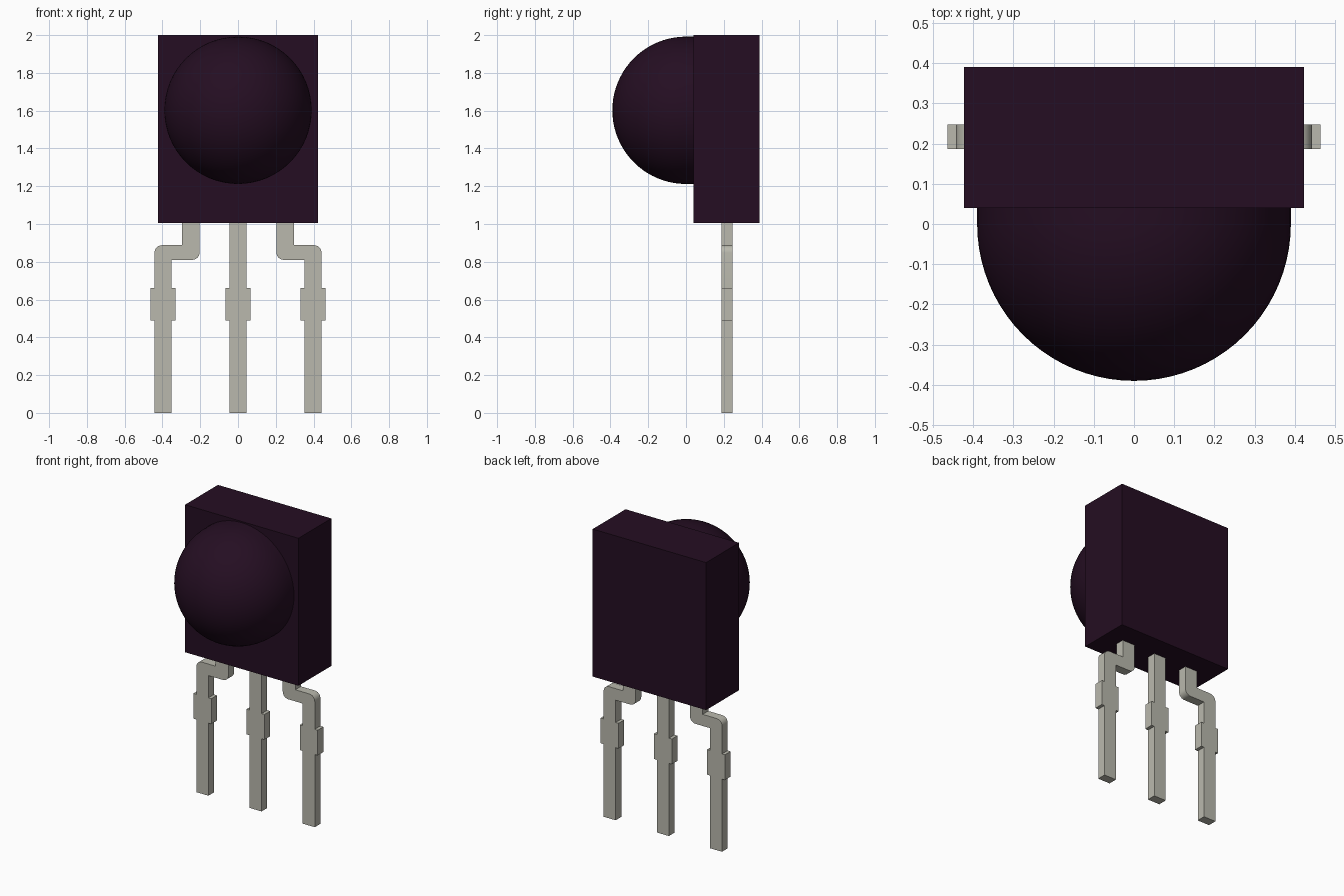
import bpy
import bmesh
import math
from mathutils import Vector

if "Cube" in bpy.data.objects:
    bpy.data.objects.remove(bpy.data.objects["Cube"], do_unlink=True)


def material(name, rgb):
    mat = bpy.data.materials.new(name)
    mat.use_nodes = True
    mat.diffuse_color = (*rgb, 1)
    bsdf = mat.node_tree.nodes["Principled BSDF"]
    bsdf.inputs["Base Color"].default_value = (*rgb, 1)
    bsdf.inputs["Roughness"].default_value = 0.5
    return mat


plastic = material("dark purple plastic", (0.018, 0.0043, 0.016))
metal = material("tinned metal", (0.49, 0.485, 0.42))


def add_object(name, bm, mat):
    bmesh.ops.recalc_face_normals(bm, faces=bm.faces)
    mesh = bpy.data.meshes.new(name)
    bm.to_mesh(mesh)
    bm.free()
    mesh.materials.append(mat)
    obj = bpy.data.objects.new(name, mesh)
    bpy.context.collection.objects.link(obj)
    return obj


def box(name, low, high, mat):
    bm = bmesh.new()
    bmesh.ops.create_cube(bm, size=1)
    low, high = Vector(low), Vector(high)
    bmesh.ops.scale(bm, vec=high - low, verts=bm.verts)
    bmesh.ops.translate(bm, vec=(low + high) / 2, verts=bm.verts)
    return add_object(name, bm, mat)


def plate(name, outline, y0, y1, mat):
    """Extrude an x-z outline from y0 to y1."""
    bm = bmesh.new()
    face = bm.faces.new([bm.verts.new((x, y0, z)) for x, z in outline])
    ext = bmesh.ops.extrude_face_region(bm, geom=[face])
    verts = [v for v in ext["geom"] if isinstance(v, bmesh.types.BMVert)]
    bmesh.ops.translate(bm, vec=(0, y1 - y0, 0), verts=verts)
    return add_object(name, bm, mat)


def corner(cx, cz, r, start, steps=6):
    """Quarter arc running counter-clockwise from the start angle."""
    angles = [math.radians(start + 90 * i / steps) for i in range(steps + 1)]
    return [(cx + r * math.cos(a), cz + r * math.sin(a)) for a in angles]


# Housing
BOTTOM = 1.005
box("housing", (-0.423, 0.04, BOTTOM), (0.423, 0.39, 2.0), plastic)

# Lens: half dome on a short collar, spun about the y axis
R, LENS_Z = 0.39, 1.602
bm = bmesh.new()
steps = 20
profile = [(R * math.sin(math.pi / 2 * i / steps), -R * math.cos(math.pi / 2 * i / steps))
           for i in range(steps + 1)] + [(R, 0.045)]
points = [bm.verts.new((r, y, LENS_Z)) for r, y in profile]
edges = [bm.edges.new(pair) for pair in zip(points, points[1:])]
bmesh.ops.spin(bm, geom=points + edges, cent=(0, 0, LENS_Z), axis=(0, 1, 0),
               angle=math.tau, steps=64)
bmesh.ops.remove_doubles(bm, verts=bm.verts, dist=0.0005)
lens = add_object("lens", bm, plastic)
for poly in lens.data.polygons:
    poly.use_smooth = True

# Leads: straight in the middle, jogged outwards at the sides
Y0, Y1 = 0.187, 0.247
TOP = BOTTOM + 0.01
HALF, TAB, TAB_LOW, TAB_HIGH = 0.045, 0.067, 0.49, 0.66


def lower_side(cx, s):
    """One edge of a leg, from the foot up past the stop tab."""
    return [(cx + s * HALF, 0), (cx + s * HALF, TAB_LOW), (cx + s * TAB, TAB_LOW),
            (cx + s * TAB, TAB_HIGH), (cx + s * HALF, TAB_HIGH)]


plate("middle_lead", lower_side(0, 1) + [(HALF, TOP), (-HALF, TOP)]
      + lower_side(0, -1)[::-1], Y0, Y1, metal)

LEG_X, STEM_IN, STEM_OUT = 0.397, 0.203, 0.297
JOG_LOW, JOG_HIGH, BEND = 0.81, 0.888, 0.04
jogged = lower_side(LEG_X, 1)
jogged += corner(LEG_X + HALF - BEND, JOG_HIGH - BEND, BEND, 0)
jogged += [(STEM_OUT, JOG_HIGH), (STEM_OUT, TOP), (STEM_IN, TOP)]
jogged += corner(STEM_IN + BEND, JOG_LOW + BEND, BEND, 180)
jogged += [(LEG_X - HALF, JOG_LOW)] + lower_side(LEG_X, -1)[::-1]

for name, side in (("left_lead", 1), ("right_lead", -1)):
    lead = plate(name, [(side * x, z) for x, z in jogged], Y0, Y1, metal)
    # Smooth the rounded bends, keep the cut edges sharp
    bpy.ops.object.select_all(action="DESELECT")
    lead.select_set(True)
    bpy.context.view_layer.objects.active = lead
    bpy.ops.object.shade_smooth_by_angle(angle=math.radians(30))
